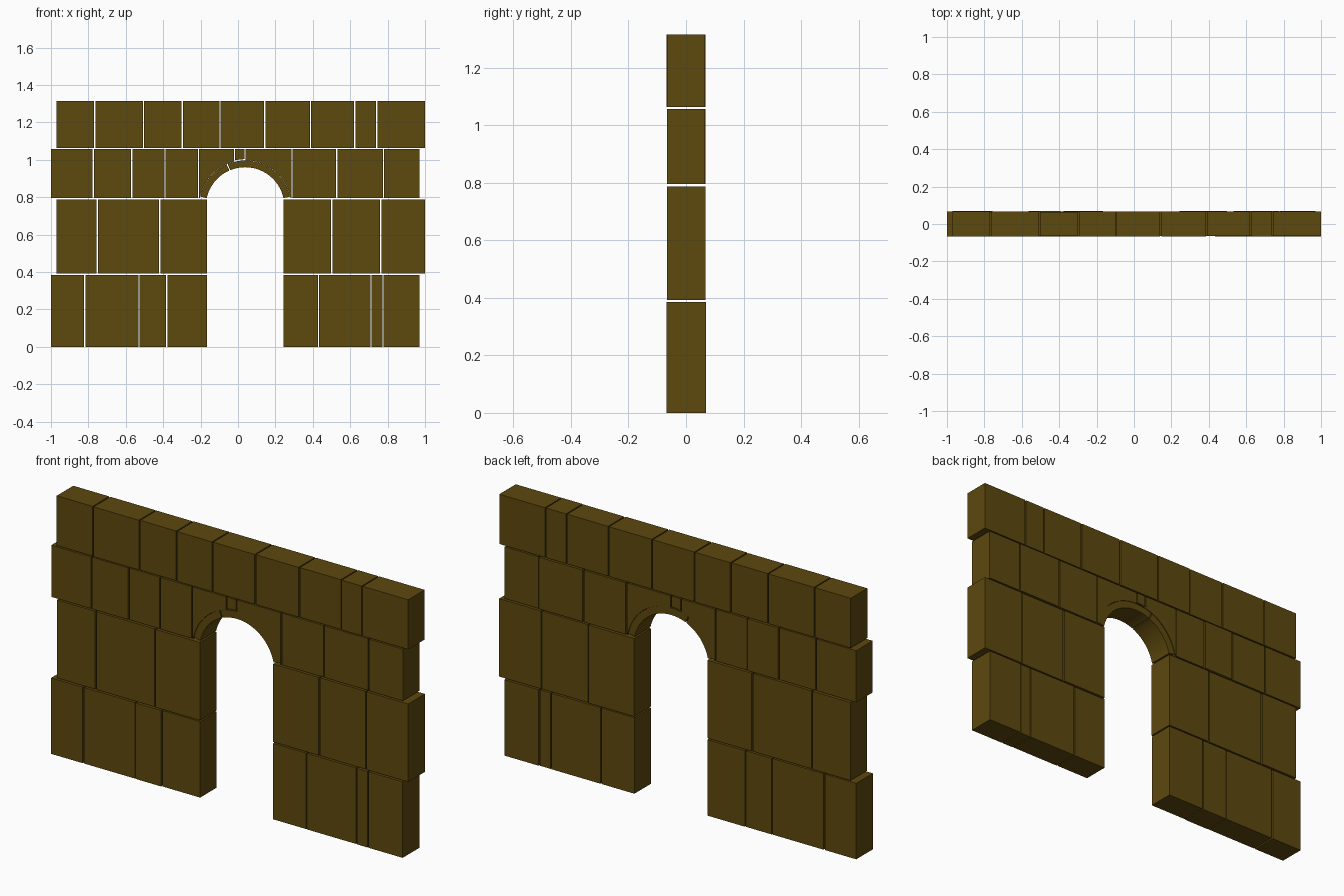
import bpy, bmesh, math, random

if "Cube" in bpy.data.objects:
    bpy.data.objects.remove(bpy.data.objects["Cube"])

random.seed(4)
stone = bpy.data.materials.new("brown_stone")
stone.diffuse_color = (0.11, 0.065, 0.004, 1)
stone.use_nodes = True
stone.node_tree.nodes["Principled BSDF"].inputs["Base Color"].default_value = stone.diffuse_color

CX, CZ = 0.038, 0.75          # centre of the arch circle
R_IN, R_OUT = 0.21, 0.247
Z3, Z3_TOP = 0.795, 1.057     # third course limits


def prism(name, outline, front, back):
    """Extrude an x-z outline from y=front to y=back."""
    bm = bmesh.new()
    a = [bm.verts.new((x, front, z)) for x, z in outline]
    b = [bm.verts.new((x, back, z)) for x, z in outline]
    n = len(outline)
    bm.faces.new(a)
    bm.faces.new(b[::-1])
    for i in range(n):
        j = (i + 1) % n
        bm.faces.new((a[i], b[i], b[j], a[j]))
    bmesh.ops.recalc_face_normals(bm, faces=bm.faces)
    me = bpy.data.meshes.new(name)
    bm.to_mesh(me)
    bm.free()
    me.materials.append(stone)
    ob = bpy.data.objects.new(name, me)
    bpy.context.collection.objects.link(ob)
    return ob


def arc(r, x0, x1, n=14):
    """Points of the arch circle between two x positions."""
    t0 = math.acos((x0 - CX) / r)
    t1 = math.acos((x1 - CX) / r)
    return [(CX + r * math.cos(t0 + (t1 - t0) * i / n),
             CZ + r * math.sin(t0 + (t1 - t0) * i / n)) for i in range(n + 1)]


# Rectangular blocks: bottom, top, and (left, right) of each stone
courses = {
    "base": (0, 0.385, [(-1, -.824), (-.816, -.532), (-.526, -.384), (-.378, -.167),
                        (.243, .428), (.434, .708), (.713, .772), (.778, .97)]),
    "jamb": (0.392, 0.787, [(-.97, -.756), (-.749, -.422), (-.415, -.167),
                            (.243, .498), (.504, .76), (.766, 1)]),
    "arch": (Z3, Z3_TOP, [(-1, -.778), (-.771, -.571), (-.564, -.394), (-.388, -.215),
                          (.291, .525), (.531, .775), (.781, .97)]),
    "top": (1.063, 1.315, [(-.97, -.769), (-.763, -.509), (-.503, -.301), (-.295, -.099),
                           (-.093, .14), (.146, .385), (.391, .621), (.627, .739), (.745, 1)]),
}
for course, (z0, z1, spans) in courses.items():
    for i, (x0, x1) in enumerate(spans):
        f = -0.066 + random.uniform(-.002, .002)
        b = 0.067 + random.uniform(-.002, .002)
        prism(f"{course}_block_{i}", [(x0, z0), (x1, z0), (x1, z1), (x0, z1)], f, b)

# Spandrel stones cut to the arch curve, with a small middle block
half = math.sqrt(R_OUT**2 - (Z3 - CZ)**2)
prism("left_spandrel",
      [(-.209, Z3_TOP), (-.209, Z3)] + arc(R_OUT, CX - half, -.021) + [(-.021, Z3_TOP)], -.066, .067)
prism("right_spandrel",
      [(.041, Z3_TOP)] + arc(R_OUT, .041, CX + half) + [(.285, Z3), (.285, Z3_TOP)], -.065, .066)
prism("middle_block",
      [(-.015, Z3_TOP)] + arc(R_OUT + .006, -.015, .035, 4) + [(.035, Z3_TOP)], -.066, .067)


# Arch ring of two curved stones, slightly recessed
def ring_stone(name, t0, t1, e0=0.0, n=18):
    def pts(r, a, b):
        return [(CX + r * math.cos(a + (b - a) * i / n),
                 CZ + r * math.sin(a + (b - a) * i / n)) for i in range(n + 1)]
    prism(name, pts(R_IN, t0, t1) + pts(R_OUT - .001, t1, t0), -.063, .064)


foot = math.asin((Z3 - CZ) / R_IN)
split = math.radians(113)
ring_stone("right_arch_stone", foot, split - .012)
ring_stone("left_arch_stone", split + .012, math.pi - foot)
